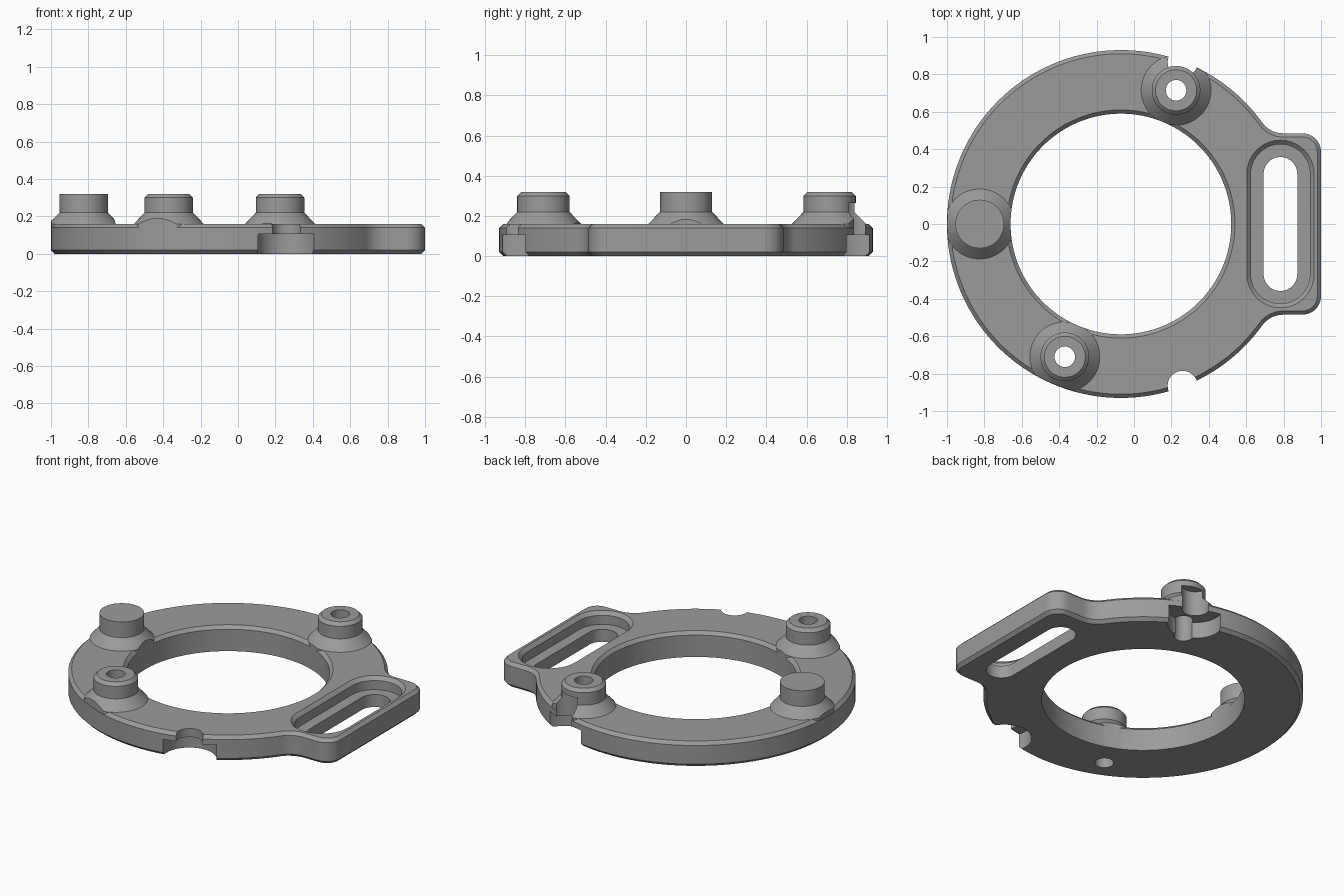
import bpy, bmesh, math
from math import cos, sin, pi, sqrt, atan2

if "Cube" in bpy.data.objects:
    bpy.data.objects.remove(bpy.data.objects["Cube"])

CX, R, BORE = -0.07, 0.93, 0.59      # ring centre, outer and inner radius
T, CH = 0.16, 0.02                   # plate thickness, edge chamfer
TAB_Y, TAB_X = 0.485, 1.0            # tab half width and end
NOTCHES = [(0.26, 0.865), (0.26, -0.865)]

grey = bpy.data.materials.new("grey")
grey.diffuse_color = (0.33, 0.33, 0.33, 1)
grey.use_nodes = True
grey.node_tree.nodes["Principled BSDF"].inputs["Base Color"].default_value = grey.diffuse_color


def arc(cx, cy, r, a0, a1, n):
    return [(cx + r * cos(a0 + (a1 - a0) * i / n), cy + r * sin(a0 + (a1 - a0) * i / n))
            for i in range(n + 1)]


def loft(name, loops):
    """Closed solid from stacked (points, z) loops of equal length."""
    bm = bmesh.new()
    rings = [[bm.verts.new((x, y, z)) for x, y in pts] for pts, z in loops]
    n = len(rings[0])
    for a, b in zip(rings, rings[1:]):
        for i in range(n):
            j = (i + 1) % n
            bm.faces.new((a[i], a[j], b[j], b[i]))
    bm.faces.new(rings[0][::-1])
    bm.faces.new(rings[-1])
    bmesh.ops.recalc_face_normals(bm, faces=bm.faces)
    me = bpy.data.meshes.new(name)
    bm.to_mesh(me)
    bm.free()
    me.materials.append(grey)
    ob = bpy.data.objects.new(name, me)
    bpy.context.collection.objects.link(ob)
    return ob


def turned(name, x, y, profile, n=48):
    return loft(name, [(arc(x, y, r, 0, 2 * pi * (n - 1) / n, n - 1), z) for r, z in profile])


def stadium(name, x, half, profile):
    """Long rounded slot; half is the distance between centre and end arcs."""
    return loft(name, [(arc(x, half, r, 0, pi, 20) + arc(x, -half, r, pi, 2 * pi, 20), z)
                       for r, z in profile])


def combine(target, tool, operation):
    m = target.modifiers.new("cut", 'BOOLEAN')
    m.operation, m.object, m.solver = operation, tool, 'EXACT'
    bpy.context.view_layer.objects.active = target
    bpy.ops.object.modifier_apply(modifier=m.name)
    bpy.data.objects.remove(tool, do_unlink=True)


def outline(inset):
    """Ring with a filleted rectangular tab on +x."""
    rf, rc = 0.14, 0.10
    fy = TAB_Y + rf
    fx = CX + sqrt((R + rf) ** 2 - fy ** 2)
    t = atan2(fy, fx - CX)
    upper = (arc(TAB_X - rc, TAB_Y - rc, rc - inset, 0, pi / 2, 10)
             + arc(fx, fy, rf + inset, -pi / 2, t - pi, 12))
    ring = arc(CX, 0, R - inset, t, 2 * pi - t, 130)[1:-1]
    return upper + ring + [(x, -y) for x, y in reversed(upper)]


# Chamfered plate with softened inner rim
plate = loft("mounting_ring", [(outline(CH), 0), (outline(0), CH),
                               (outline(0), T - CH), (outline(CH), T)])
combine(plate, turned("rim_chamfer", CX, 0,
                      [(BORE - 0.02, T - 0.04), (BORE + 0.03, T + 0.01)], 128), 'DIFFERENCE')

# Bosses with flared feet, trimmed to the outer wall
for x, y, edge in ((-0.825, 0.0, 0), (-0.37, -0.71, 0.02), (0.225, 0.715, 0.02)):
    prof = [(0.187, 0.11), (0.187, T), (0.13, 0.22), (0.13, 0.32 - edge)]
    if edge:
        prof.append((0.13 - edge, 0.32))
    boss = turned("boss", x, y, prof)
    combine(boss, turned("trim", CX, 0, [(R - 0.001, 0), (R - 0.001, 0.5)], 144), 'INTERSECT')
    combine(plate, boss, 'UNION')

# Central bore
combine(plate, turned("bore", CX, 0, [(BORE, -0.1), (BORE, 0.5)], 128), 'DIFFERENCE')

# Edge notches: narrow above, wide counterbore below
for x, y in NOTCHES:
    combine(plate, turned("notch", x, y, [(0.16, -0.1), (0.16, 0.105), (0.08, 0.105),
                                          (0.08, 0.265)]), 'DIFFERENCE')

# Screw holes through the two open bosses
for x, y in ((-0.37, -0.71), (0.225, 0.715)):
    combine(plate, turned("screw_hole", x, y, [(0.055, -0.1), (0.055, 0.5)], 32), 'DIFFERENCE')

# Tab slot and its chamfered recess
combine(plate, stadium("slot", 0.783, 0.268, [(0.09, -0.1), (0.09, 0.3)]), 'DIFFERENCE')
combine(plate, stadium("recess", 0.783, 0.268, [(0.158, 0.08), (0.158, T - 0.022),
                                                (0.19, T + 0.01)]), 'DIFFERENCE')

bpy.ops.object.select_all(action='DESELECT')
plate.select_set(True)
bpy.context.view_layer.objects.active = plate
bpy.ops.object.shade_smooth_by_angle(angle=math.radians(25))
